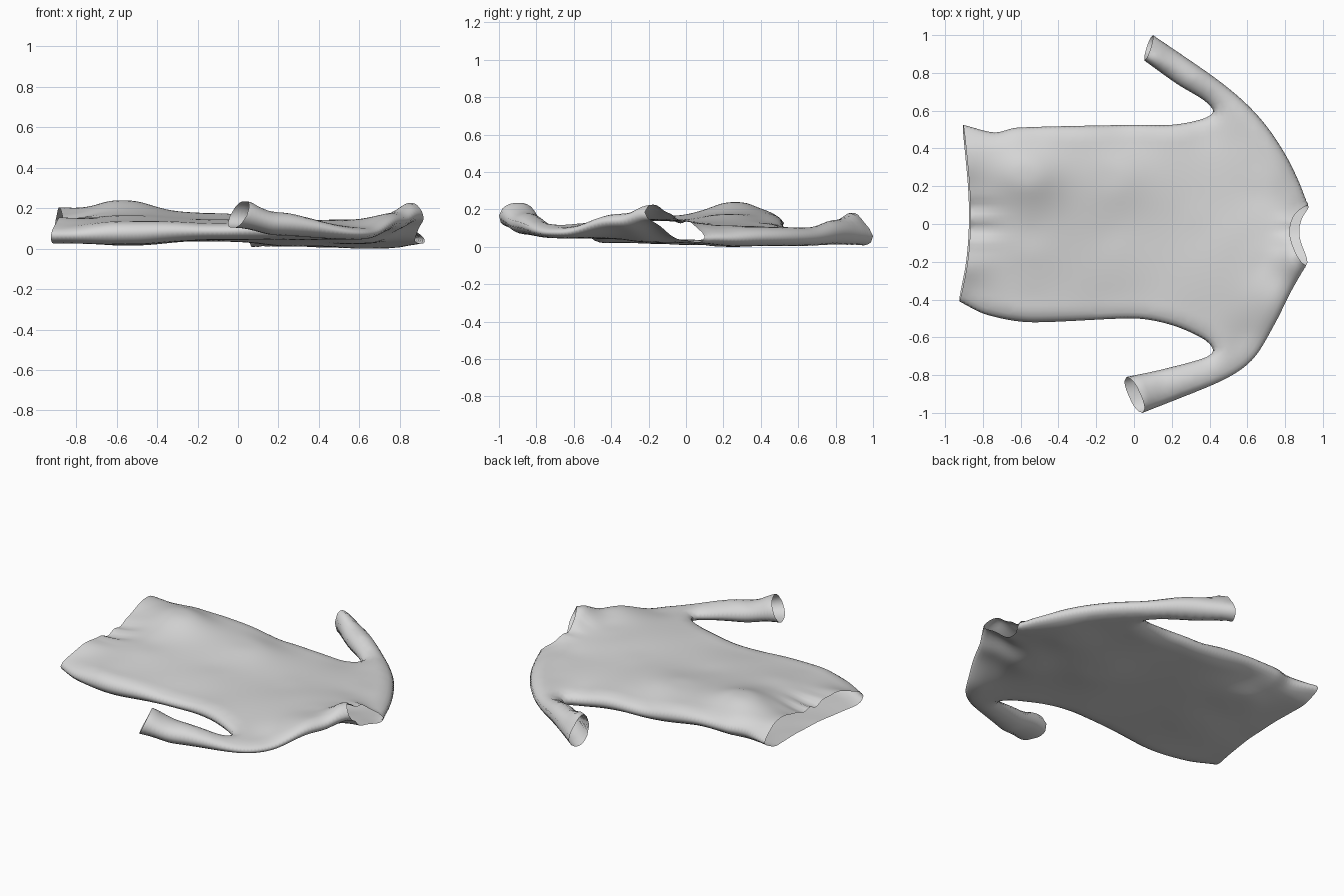
import bpy, bmesh, math
from mathutils import Vector, Matrix
from mathutils.geometry import delaunay_2d_cdt, intersect_point_line

cube = bpy.data.objects.get("Cube")
if cube:
    bpy.data.objects.remove(cube, do_unlink=True)

# Sewn seams, running clockwise from the left hem corner; gaps between them are openings
left_side = [(-.905, .525), (-.74, .485), (-.62, .51), (0, .525), (.2, .525), (.36, .555),
             (.42, .595), (.37, .655), (.23, .74), (.055, .865)]
left_shoulder = [(.1, 1), (.42, .78), (.58, .65), (.7, .52), (.8, .37), (.87, .23), (.92, .1)]
right_shoulder = [(.91, -.22), (.83, -.36), (.75, -.52), (.65, -.69), (.56, -.775),
                  (.42, -.85), (.045, -1)]
right_side = [(-.04, -.81), (.15, -.77), (.37, -.71), (.42, -.67), (.37, -.61), (.2, -.535),
              (0, -.5), (-.55, -.52), (-.78, -.48), (-.925, -.41)]
# Open edges: path, inward direction, how far the upper lip sits behind the lower one
left_cuff = ([(.055, .865), (.1, 1)], (.8, -.6), .012)
neck = ([(.92, .1), (.87, .04), (.85, -.03), (.86, -.1), (.91, -.22)], (-1, 0), .025)
right_cuff = ([(.045, -1), (-.04, -.81)], (.95, .3), .03)
hem = ([(-.925, -.41), (-.885, -.2), (-.87, 0), (-.875, .2), (-.905, .525)], (1, 0), .004)

# Cloth heights: x, y, underside, upper side
heights = [
    (-.9, .52, .1, .16), (-.9, .38, .06, .21), (-.87, 0, .04, .14), (-.9, -.2, .03, .16),
    (-.9, -.4, .03, .11),
    (-.57, .27, .03, .245), (-.55, -.1, .02, .17), (-.55, -.45, .025, .14), (-.5, .5, .09, .18),
    (-.1, .25, .04, .18), (-.1, -.1, .045, .15), (-.1, -.47, .05, .13), (0, .5, .04, .13),
    (.3, 0, .015, .14), (.4, .55, .01, .1), (.4, -.65, .05, .13), (.55, .5, .01, .11),
    (.65, .2, .005, .12), (.65, -.2, .03, .15), (.6, -.65, .05, .11), (.8, -.36, .1, .185),
    (.9, .1, .02, .09), (.85, -.02, .04, .15), (.88, -.19, .14, .24), (.25, .78, .015, .15),
    (.1, 1, 0, .12), (.06, .87, .02, .22), (.2, -.87, .07, .185), (0, -.9, .11, .24)]


def smooth_path(points, step=.022):
    """Even samples of a smooth curve through the points."""
    p = [Vector(q) for q in points]
    p = [2 * p[0] - p[1]] + p + [2 * p[-1] - p[-2]]
    out = []
    for a, b, c, d in zip(p, p[1:], p[2:], p[3:]):
        n = max(2, round((c - b).length / step))
        for i in range(n):
            t = i / n
            m, k = (c - a) / 2, (d - b) / 2
            # limit the tangents where spacing is uneven
            for v in (m, k):
                if v.length > (c - b).length:
                    v *= (c - b).length / v.length
            out.append(b * (1 + 2 * t) * (1 - t) ** 2 + m * t * (1 - t) ** 2
                       + c * t * t * (3 - 2 * t) + k * t * t * (t - 1))
    return out + [p[-2]]


def distance(p, path):
    best = 9
    for a, b in zip(path, path[1:]):
        q, t = intersect_point_line(p, a, b)
        q = a if t < 0 else b if t > 1 else q.xy
        best = min(best, (p - q.xy).length)
    return best


seams = [smooth_path(s) for s in (left_side, left_shoulder, right_shoulder, right_side)]
openings = [(smooth_path(o[0], .016), Vector(o[1]), o[2]) for o in (left_cuff, neck, right_cuff, hem)]

# Flat pattern: outline, rows beside the seams, and an even grid inside
outline = []
for seam, opening in zip(seams, openings):
    outline += seam[:-1] + opening[0][:-1]


def seam_distance(p):
    return min(distance(p, s) for s in seams)


def edge_distance(p):
    return min(distance(p, o[0]) for o in openings)


inner = []
for offset, along in ((.004, .5), (.015, 0), (.033, .5)):
    for seam in seams:
        for a, b in zip(seam, seam[1:]):
            d = (b - a).normalized()
            p = a.lerp(b, along) + Vector((d.y, -d.x)) * offset
            if seam_distance(p) > offset * .95 and edge_distance(p) > .008:
                inner.append(p)
step = .027
for i in range(-36, 37):
    for j in range(-38, 39):
        p = Vector(((i + j % 2 / 2) * step, j * step))
        if seam_distance(p) > .048 and edge_distance(p) > .012:
            inner.append(p)

count = len(outline)
border = [(i, (i + 1) % count) for i in range(count)]
flat, _, faces, *_ = delaunay_2d_cdt(outline + inner, border, [], 1, 1e-6)


def cloth_height(p):
    """Underside and upper side at p, from a plane fitted to the nearby heights."""
    fit = Matrix(((0, 0, 0), (0, .004, 0), (0, 0, .004)))
    low, high = Vector((0, 0, 0)), Vector((0, 0, 0))
    weights = [1 / ((p.x - h[0]) ** 2 + (p.y - h[1]) ** 2 + .006) ** 2 for h in heights]
    total = sum(weights)
    for w, (x, y, a, b) in zip(weights, heights):
        row = Vector((1, x - p.x, y - p.y))
        w /= total
        fit += Matrix([row * (w * e) for e in row])
        low += row * (w * a)
        high += row * (w * b)
    solve = fit.inverted()
    return (solve @ low).x, (solve @ high).x


def bump(p, x, y, size):
    return math.exp(-((p.x - x) ** 2 + (p.y - y) ** 2) / size ** 2)


# Raise the pattern into an upper and a lower sheet joined along the seams
bm = bmesh.new()
sheets = ([], [])
for p in flat:
    d = seam_distance(p)
    low, high = cloth_height(p)
    puff = math.sqrt(1 - (1 - min(d / .085, 1)) ** 2)
    # gathered folds at hem and neck
    high += .012 * math.sin(p.y * 48) * bump(p, -.84, 0, .12)
    high += .01 * math.sin(p.y * 60) * bump(p, .84, -.05, .08)
    mid, half = (low + high) / 2, max(high - low, .03) / 2
    lip = Vector((0, 0))
    for path, direction, amount in openings:
        lip += direction * amount * math.exp(-(distance(p, path) / .06) ** 2)
    if d < 1e-5:
        v = bm.verts.new((p.x, p.y, mid))
        sheets[0].append(v)
        sheets[1].append(v)
    else:
        for sheet, side in zip(sheets, (1, -1)):
            q = p + lip * puff * side
            sheet.append(bm.verts.new((q.x, q.y, mid + side * half * puff)))
for f in faces:
    for sheet, order in zip(sheets, (f, f[::-1])):
        if len({sheet[i] for i in order}) == 3 and not bm.faces.get([sheet[i] for i in order]):
            bm.faces.new([sheet[i] for i in order])
loose = [v for v in bm.verts if not v.link_faces]
bmesh.ops.delete(bm, geom=loose, context='VERTS')

# Rest the garment on the ground
floor = min(v.co.z for v in bm.verts)
for v in bm.verts:
    v.co.z -= floor

mesh = bpy.data.meshes.new("shirt")
bm.to_mesh(mesh)
bm.free()
shirt = bpy.data.objects.new("shirt", mesh)
bpy.context.collection.objects.link(shirt)

grey = bpy.data.materials.new("light grey cloth")
grey.use_nodes = True
colour = (.68, .68, .68, 1)
grey.diffuse_color = colour
grey.node_tree.nodes["Principled BSDF"].inputs["Base Color"].default_value = colour
mesh.materials.append(grey)

bpy.ops.object.select_all(action='DESELECT')
shirt.select_set(True)
bpy.context.view_layer.objects.active = shirt
bpy.ops.object.shade_smooth_by_angle(angle=math.radians(70))
